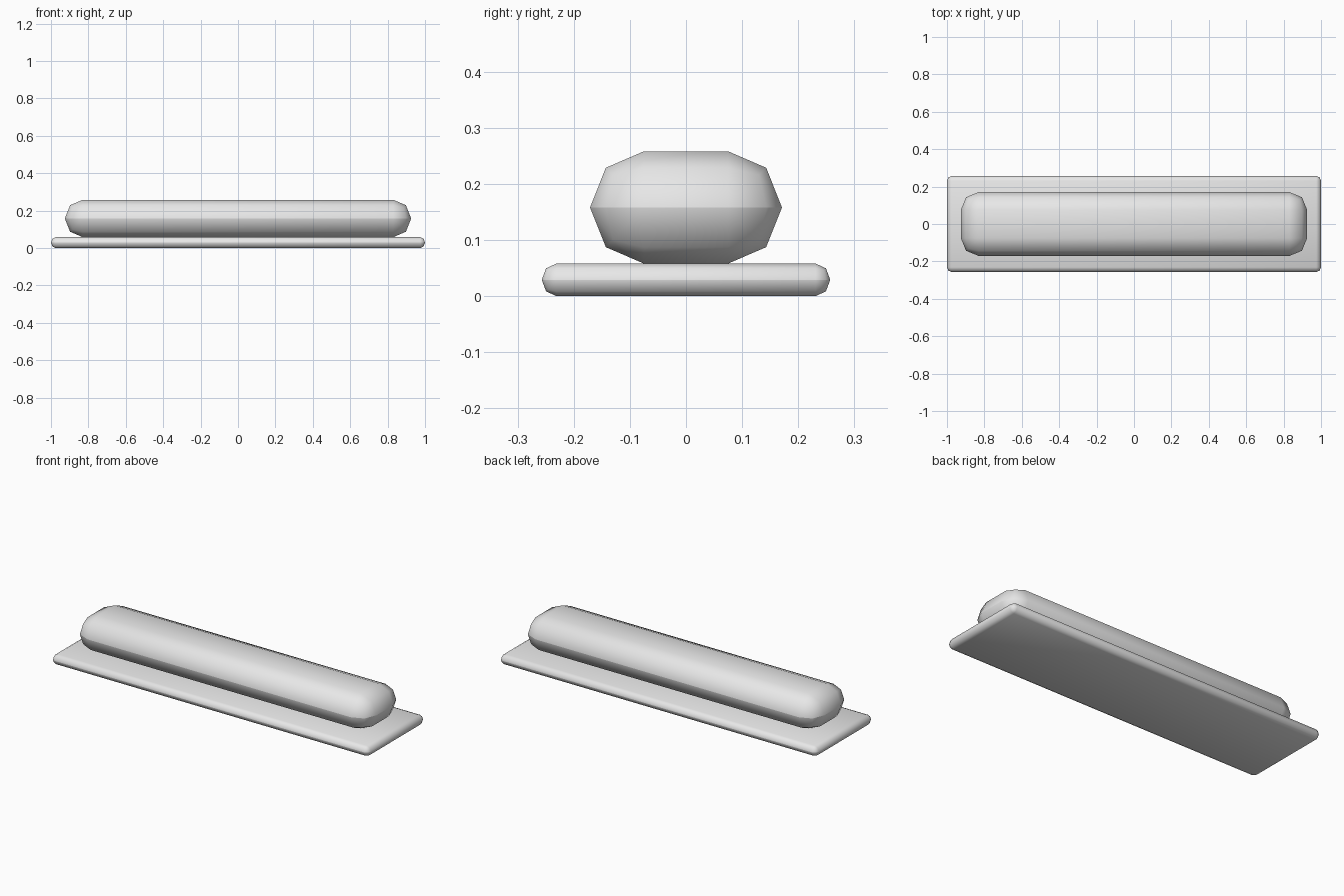
import bpy
import bmesh

if "Cube" in bpy.data.objects:
    bpy.data.objects.remove(bpy.data.objects["Cube"], do_unlink=True)


def make_material(name, colour):
    mat = bpy.data.materials.new(name)
    mat.use_nodes = True
    mat.diffuse_color = colour
    mat.node_tree.nodes["Principled BSDF"].inputs["Base Color"].default_value = colour
    return mat


def pillow_box(name, half, bevel, bottom, mat):
    """Box whose edges are rounded in two steps over its whole height."""
    hx, hy, hz = half
    bm = bmesh.new()
    bmesh.ops.create_cube(bm, size=2)
    # Bevel at a height equal to the bevel width, then stretch to final height
    bmesh.ops.scale(bm, vec=(hx, hy, bevel), verts=bm.verts)
    bmesh.ops.bevel(bm, geom=bm.edges[:], offset=bevel * 0.999,
                    offset_type='OFFSET', segments=2, profile=0.5,
                    affect='EDGES')
    bmesh.ops.scale(bm, vec=(1, 1, hz / bevel), verts=bm.verts)
    for face in bm.faces:
        face.smooth = True
    mesh = bpy.data.meshes.new(name)
    bm.to_mesh(mesh)
    bm.free()
    mesh.materials.append(mat)
    obj = bpy.data.objects.new(name, mesh)
    obj.location.z = bottom + hz
    bpy.context.collection.objects.link(obj)
    return obj


grey = make_material("light grey", (0.8, 0.8, 0.8, 1))

# Thin plate underneath, rounded bar resting on it
pillow_box("base_plate", (1.0, 0.257, 0.029), 0.026, 0.0, grey)
pillow_box("rounded_bar", (0.926, 0.171, 0.1), 0.096, 0.058, grey)
